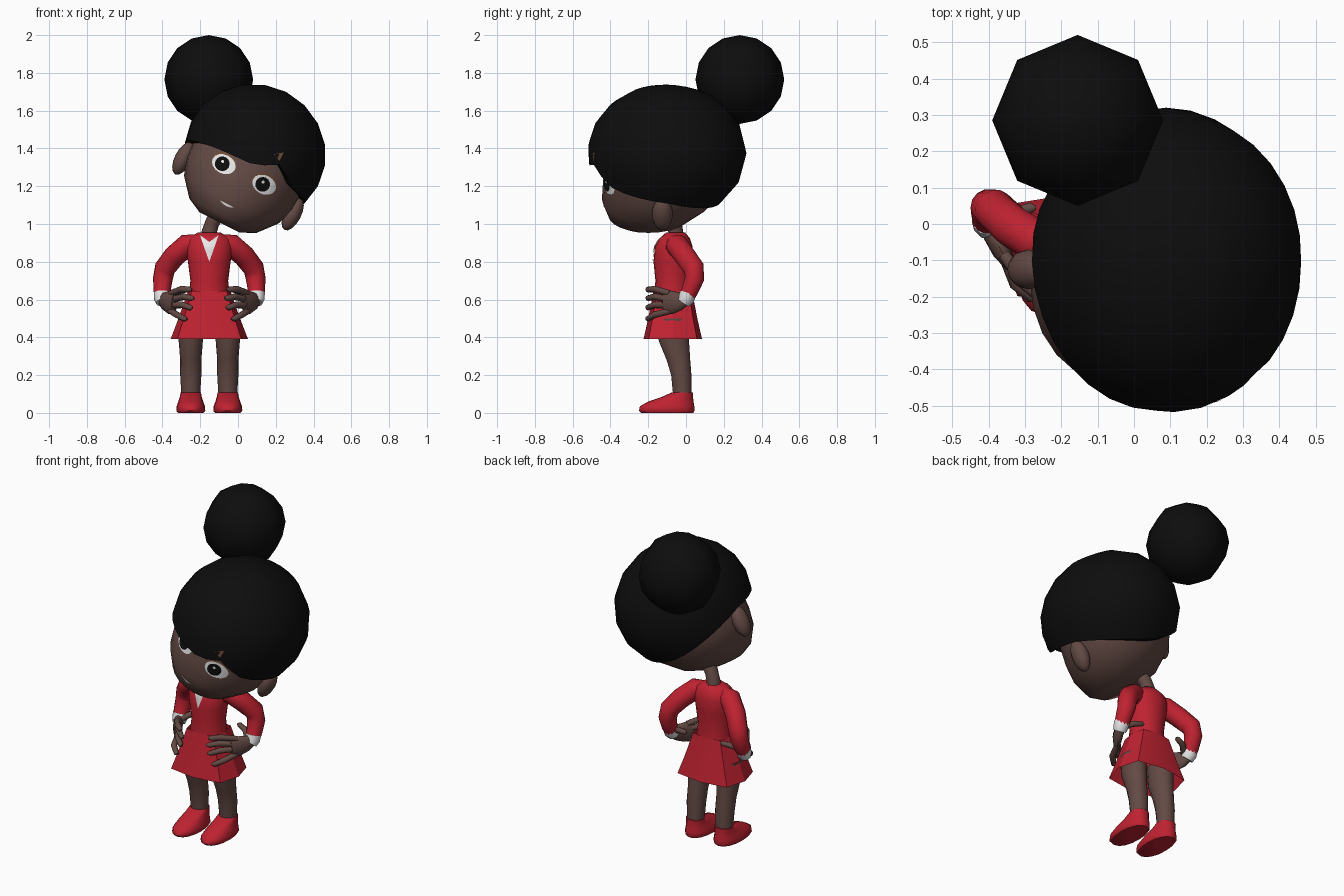
import bpy, bmesh, math
from mathutils import Matrix, Vector
from mathutils.bvhtree import BVHTree

cube = bpy.data.objects.get("Cube")
if cube:
    bpy.data.objects.remove(cube)


def material(name, rgb):
    m = bpy.data.materials.new(name)
    m.use_nodes = True
    m.diffuse_color = (*rgb, 1)
    m.node_tree.nodes["Principled BSDF"].inputs["Base Color"].default_value = (*rgb, 1)
    return m


SKIN = material("brown skin", (0.125, 0.068, 0.058))
RED = material("red cloth", (0.52, 0.016, 0.03))
WHITE = material("white", (0.8, 0.8, 0.8))
BLACK = material("black hair", (0.004, 0.004, 0.004))
LID = material("tan eyelid", (0.16, 0.07, 0.035))

BX = -0.152  # body centre line
HEAD = Matrix.Translation((0, 0, 1.2)) @ Matrix.Rotation(math.radians(27), 4, 'Y')
BODY = Matrix.Identity(4)


def finish(name, bm, mat, matrix=BODY, angle=50, solid=True):
    if solid:
        bmesh.ops.recalc_face_normals(bm, faces=bm.faces)
    mesh = bpy.data.meshes.new(name)
    bm.to_mesh(mesh)
    bm.free()
    mesh.materials.append(mat)
    ob = bpy.data.objects.new(name, mesh)
    ob.matrix_world = matrix
    bpy.context.collection.objects.link(ob)
    bpy.ops.object.select_all(action='DESELECT')
    ob.select_set(True)
    bpy.context.view_layer.objects.active = ob
    bpy.ops.object.shade_smooth_by_angle(angle=math.radians(angle))
    return ob


def skin_rings(name, rings, mat, matrix=BODY, caps=True, angle=50):
    """Join equal rings of points into one surface."""
    bm = bmesh.new()
    loops = [[bm.verts.new(p) for p in ring] for ring in rings]
    n = len(loops[0])
    for a, b in zip(loops, loops[1:]):
        for i in range(n):
            j = (i + 1) % n
            bm.faces.new((a[i], a[j], b[j], b[i]))
    if caps:
        bm.faces.new(loops[0])
        bm.faces.new(loops[-1])
    return finish(name, bm, mat, matrix, angle)


def rounded(v, power):
    return math.copysign(abs(v) ** power, v)


def loft(name, rows, mat, x=0, n=16, power=1, **kw):
    """Stack ellipses: rows hold height, half width, half depth, y centre."""
    turn = [2 * math.pi * i / n for i in range(n)]
    rings = [[(x + rx * rounded(math.cos(a), power), cy + ry * rounded(math.sin(a), power), z)
              for a in turn] for z, rx, ry, cy in rows]
    return skin_rings(name, rings, mat, **kw)


def tube(name, pts, radii, mat, ref=(0, 0, 1), n=10, **kw):
    """Sweep an ellipse along a path; radii are numbers or (side, up) pairs."""
    pts = [Vector(p) for p in pts]
    rings = []
    for i, p in enumerate(pts):
        tan = (pts[min(i + 1, len(pts) - 1)] - pts[max(i - 1, 0)]).normalized()
        side = tan.cross(Vector(ref)).normalized()
        up = side.cross(tan)
        rs, ru = radii[i] if isinstance(radii[i], tuple) else (radii[i], radii[i])
        rings.append([p + side * rs * math.cos(k * 2 * math.pi / n)
                      + up * ru * math.sin(k * 2 * math.pi / n) for k in range(n)])
    return skin_rings(name, rings, mat, **kw)


def ball(name, loc, size, mat, matrix=BODY, segs=12, rings=8):
    bm = bmesh.new()
    bmesh.ops.create_uvsphere(bm, u_segments=segs, v_segments=rings, radius=1)
    bm.transform(Matrix.Translation(loc) @ Matrix.Diagonal((*size, 1)))
    return finish(name, bm, mat, matrix)


def plate(name, target, shape, mat, lift, nu=16, nv=4):
    """Lay a thin patch, given as shape(u, v) -> (x, z), on the front of a part."""
    me = target.data
    tree = BVHTree.FromPolygons([v.co for v in me.vertices], [p.vertices for p in me.polygons])
    bm = bmesh.new()
    grid = []
    for j in range(nv + 1):
        row = []
        for i in range(nu + 1):
            x, z = shape(i / nu, j / nv)
            hit = tree.ray_cast(Vector((x, -2, z)), Vector((0, 1, 0)))[0]
            row.append(bm.verts.new((x, (hit.y if hit else 0) - lift, z)))
        grid.append(row)
    for a, b in zip(grid, grid[1:]):
        for i in range(nu):
            bm.faces.new((a[i], a[i + 1], b[i + 1], b[i]))
    bmesh.ops.remove_doubles(bm, verts=bm.verts, dist=1e-5)
    bm.normal_update()
    for f in bm.faces:
        if f.normal.y > 0:
            f.normal_flip()
    return finish(name, bm, mat, target.matrix_world.copy(), solid=False)


def oval(cx, cz, rx, rz):
    return lambda u, v: (cx + rx * v * math.cos(2 * math.pi * u), cz + rz * v * math.sin(2 * math.pi * u))


# Head and ears, in tilted head space
head = loft("head", [(-.215, .12, .13, -.22), (-.175, .2, .215, -.195), (-.08, .28, .29, -.155),
                     (.02, .315, .31, -.13), (.15, .32, .32, -.11), (.3, .26, .27, -.1),
                     (.42, .1, .1, -.1)], SKIN, n=24, matrix=HEAD)
for s, side in ((-1, "right"), (1, "left")):
    ball(side + "_ear", (s * .325, -.125, 0), (.045, .055, .095), SKIN, HEAD)
    x = s * .12
    plate(side + "_eyelid", head, oval(x, .079, .07, .053), LID, .003)
    plate(side + "_eye_white", head, oval(x, .07, .066, .05), WHITE, .005)
    plate(side + "_iris", head, oval(x - .008, .068, .039, .039), BLACK, .007)
    plate(side + "_eye_glint", head, oval(x - .012, .08, .008, .008), WHITE, .009, nv=1)
plate("smile", head, lambda u, v: (-.008 + .042 * (2 * u - 1), -.122 + .012 * (2 * u - 1) ** 2
                                   + .013 * v * (1 - (2 * u - 1) ** 2)), WHITE, .004, nu=8, nv=1)


# Hair cap: ellipsoid whose hem drops to the back and lifts at the parting
def hem(a):
    front = -math.sin(a)
    base = .08 + (.055 if front > 0 else .14) * front
    return base + (.07 * math.exp(-((a - 1.63 * math.pi) / .22) ** 2))


N = 32
turn = [2 * math.pi * i / N for i in range(N)]
rings = []
for j in range(7):
    ring = []
    for a in turn:
        t = max(j, .05) / 6 * math.acos((hem(a) - .2) / .36)
        ring.append((.377 * math.sin(t) * math.cos(a), -.1 + .42 * math.sin(t) * math.sin(a),
                     .2 + .36 * math.cos(t)))
    rings.append(ring)
rings.append([(x * .8, -.1 + (y + .1) * .74, z + .01) for x, y, z in rings[-1]])
hair = skin_rings("hair_cap", rings, BLACK, matrix=HEAD)
plate("brow_tip", hair, lambda u, v: (.09 + .045 * u, .235 + .05 * u * (v - .3)), LID, .004, nu=4, nv=2)
ball("hair_bun", (-.155, .285, 1.765), (.235, .235, .235), BLACK, segs=8, rings=8)

# Neck, dress and neckline
tube("neck", [(BX, -.05, .9), (BX, -.055, .96), (-.135, -.06, 1.01), (-.09, -.08, 1.08)],
     [.048, .04, .038, .045], SKIN, ref=(0, 1, 0), n=14)
torso = loft("dress_top", [(.61, .11, .1, -.07), (.7, .1, .092, -.07), (.8, .113, .102, -.07),
                           (.88, .125, .1, -.065), (.925, .11, .08, -.06), (.955, .06, .05, -.055)],
             RED, x=BX, n=20)
plate("neckline", torso, lambda u, v: (BX + .05 * v * (2 * u - 1),
                                       .8 + v * (.105 + .037 * abs(2 * u - 1))), WHITE, .005, nu=8, nv=8)
loft("skirt", [(.645, .112, .102, -.07), (.5, .163, .13, -.07), (.39, .205, .155, -.07)],
     RED, x=BX, n=8, power=.55, caps=False, angle=25)

# Arms, hands, legs and shoes on both sides
for s, side in ((-1, "right"), (1, "left")):
    def P(*pts):
        return [(BX + s * x, y, z) for x, y, z in pts]

    tube(side + "_sleeve", P((.06, -.06, .9), (.115, -.05, .89), (.185, -.005, .83), (.235, .042, .765),
                             (.246, .045, .71), (.25, .02, .645), (.25, .005, .615)),
         [.045, .06, .058, .056, .052, .045, .041], RED, ref=(0, 1, 0), n=14)
    tube(side + "_cuff", P((.25, .012, .635), (.25, .002, .605), (.246, -.012, .585)),
         [.044, .043, .036], WHITE, ref=(0, 1, 0), n=12)
    tube(side + "_palm", P((.25, .005, .605), (.237, -.03, .592), (.212, -.075, .585), (.185, -.115, .58)),
         [(.026, .032), (.026, .048), (.026, .062), (.018, .056)], SKIN, n=12)
    for k, (z0, z1, z2, tip) in enumerate(((.632, .655, .653, .092), (.6, .615, .607, .08),
                                           (.57, .572, .557, .088), (.54, .52, .497, .118))):
        tube(f"{side}_finger_{k + 1}", P((.205, -.085, z0), (tip + .055, -.165, z1), (tip + .012, -.203, z2),
                                         (tip, -.21, z2)), [.017, .018, .015, .006], SKIN, n=8)
    tube(side + "_thumb", P((.235, -.02, .61), (.185, .025, .64), (.13, .045, .65), (.118, .045, .65)),
         [.02, .018, .015, .006], SKIN, n=8)
    leg = BX + s * .098
    loft(side + "_leg", [(.03, .048, .05, -.015), (.1, .05, .05, -.02), (.2, .056, .055, -.025),
                         (.28, .056, .064, -.04), (.38, .064, .082, -.064), (.5, .068, .085, -.07)],
         SKIN, x=leg, n=14)
    loft(side + "_shoe", [(0, .068, .138, -.1), (.012, .077, .147, -.102), (.035, .075, .144, -.1),
                          (.06, .066, .12, -.08), (.085, .058, .082, -.045), (.108, .054, .056, -.02)],
         RED, x=leg, n=16, power=.9)
